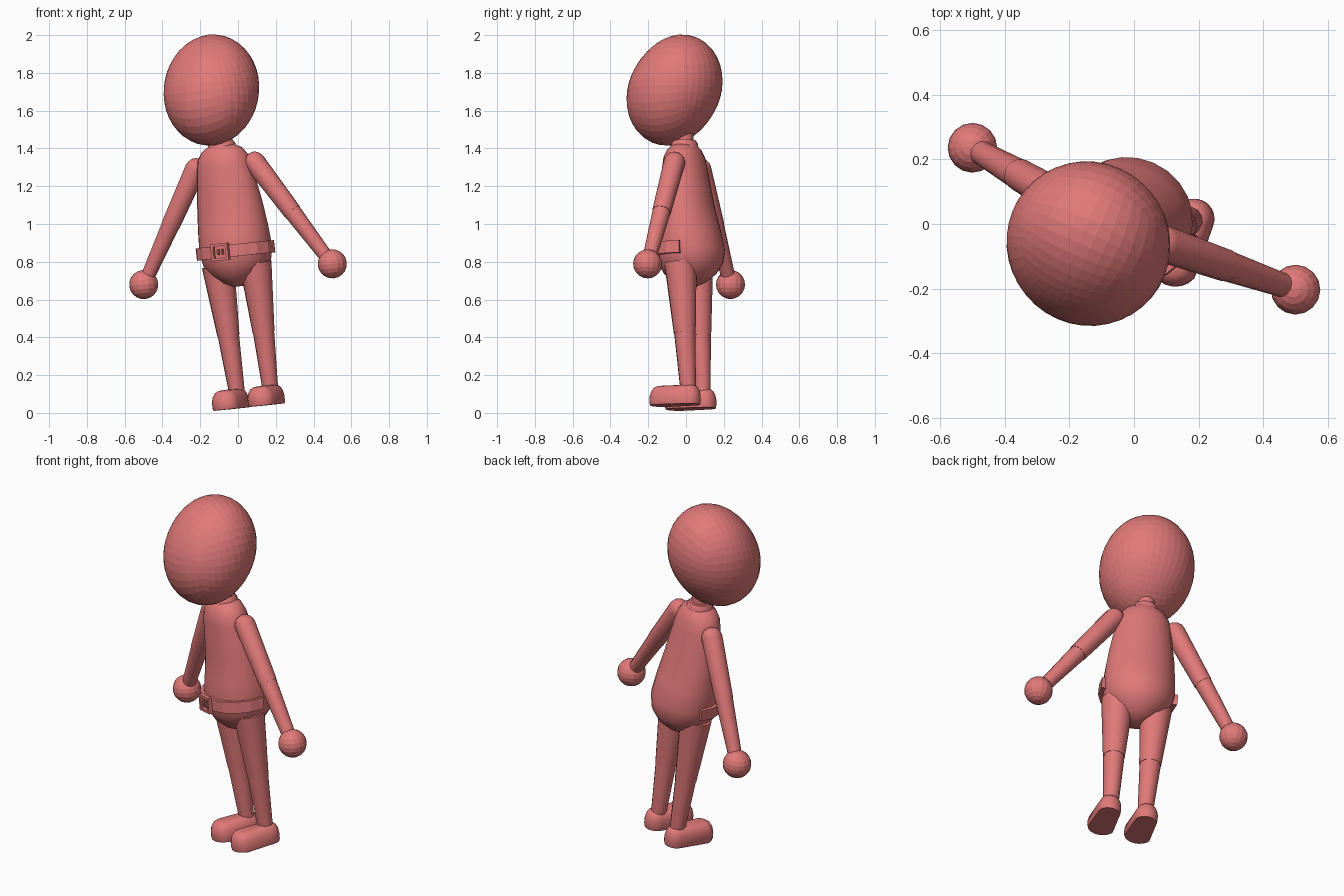
import bpy, bmesh, math
from mathutils import Matrix, Vector

if "Cube" in bpy.data.objects:
    bpy.data.objects.remove(bpy.data.objects["Cube"])

# One flat colour
coral = bpy.data.materials.new("coral")
coral.diffuse_color = (0.75, 0.19, 0.19, 1)
coral.use_nodes = True
coral.node_tree.nodes["Principled BSDF"].inputs["Base Color"].default_value = coral.diffuse_color

# Leaning, turned stance: body axes (side, back, up) and the point between the feet
side = Vector((0.911, -0.40, 0.10)).normalized()
up = Vector((-0.11, 0.007, 0.994))
up = (up - side * up.dot(side)).normalized()
back = up.cross(side)
POSE = Matrix((side, back, up)).transposed().to_4x4()
POSE.translation = (0.063, -0.016, 0.031)


def finish(name, bm, smooth=False):
    bmesh.ops.recalc_face_normals(bm, faces=bm.faces[:])
    bm.transform(POSE)
    me = bpy.data.meshes.new(name)
    bm.to_mesh(me)
    bm.free()
    me.materials.append(coral)
    ob = bpy.data.objects.new(name, me)
    bpy.context.collection.objects.link(ob)
    if smooth:
        bpy.ops.object.select_all(action='DESELECT')
        ob.select_set(True)
        bpy.context.view_layer.objects.active = ob
        bpy.ops.object.shade_smooth_by_angle(angle=math.radians(40))
    return ob


def loft(rings):
    """Skin a list of equal-length point rings and cap both ends."""
    bm = bmesh.new()
    vs = [[bm.verts.new(p) for p in r] for r in rings]
    n = len(vs[0])
    for r, s in zip(vs, vs[1:]):
        for i in range(n):
            j = (i + 1) % n
            bm.faces.new((r[i], r[j], s[j], s[i]))
    bm.faces.new(vs[0][::-1])
    bm.faces.new(vs[-1])
    return bm


def ellipse(z, rx, ry, cy=0, n=24):
    return [(rx * math.cos(2 * math.pi * i / n),
             cy + ry * math.sin(2 * math.pi * i / n), z) for i in range(n)]


def limb(name, start, end, r0, r1, n=12, dome=False):
    """Tapered cylinder between two points, optionally domed at the start."""
    a, b = Vector(start), Vector(end)
    d = b - a
    rot = d.to_track_quat('Z', 'Y')
    prof = [(0, r0), (d.length, r1)]
    if dome:
        prof = [(-r0 * math.sin(t), r0 * math.cos(t))
                for t in (1.45, 1.05, 0.7, 0.35)] + prof
    rings = [[a + rot @ Vector(p) for p in ellipse(z, r, r, 0, n)] for z, r in prof]
    return finish(name, loft(rings), True)


def box(name, centre, size):
    bm = bmesh.new()
    bmesh.ops.create_cube(bm, size=1)
    bm.transform(Matrix.Translation(centre) @ Matrix.Diagonal((*size, 1)))
    return finish(name, bm)


# Head: rounded cube grid, pushed out at the chin and the crown
bm = bmesh.new()
bmesh.ops.create_cube(bm, size=2)
bmesh.ops.subdivide_edges(bm, edges=bm.edges[:], cuts=9, use_grid_fill=True)
for v in bm.verts:
    u = Vector([math.tan(c * math.pi / 4) for c in v.co]).normalized()
    k = 1.01 + 0.2 * u.y * u.z
    v.co = Vector((u.x * 0.253 * k, u.y * 0.247 * k - 0.059, u.z * 0.285 * k + 1.69))
finish("head", bm)

# Neck and collar
limb("neck", (0, 0, 1.36), (0, 0, 1.5), 0.05, 0.045, 16)
finish("collar", loft([ellipse(z, r, r, 0, 16) for z, r in
                       ((1.37, 0.075), (1.40, 0.072), (1.418, 0.06), (1.42, 0.05))]), True)

# Torso: (height, half width, half depth, depth centre)
TORSO = [(0.642, 0.03, 0.04, 0.035), (0.665, 0.085, 0.09, 0.035),
         (0.71, 0.14, 0.14, 0.037), (0.765, 0.183, 0.172, 0.038),
         (0.84, 0.197, 0.182, 0.037), (0.95, 0.192, 0.16, 0.031),
         (1.075, 0.181, 0.132, 0.022), (1.276, 0.152, 0.113, 0.003),
         (1.33, 0.14, 0.103, 0), (1.37, 0.112, 0.085, 0), (1.395, 0.068, 0.062, 0)]
finish("torso", loft([ellipse(*row) for row in TORSO]), True)

# Belt: open band round the front half
rings = []
for i in range(10):
    t = math.radians(172 + 196 * i / 9)
    rings.append([((0.19 + o) * math.cos(t), 0.037 + (0.178 + o) * math.sin(t), z)
                  for o, z in ((0, 0.80), (0.025, 0.80), (0.025, 0.865), (0, 0.865))])
finish("belt", loft(rings))

# Buckle: frame bars and two prongs
for s, n in ((-1, "right"), (1, "left")):
    box("buckle_side_" + n, (s * 0.042, -0.172, 0.832), (0.014, 0.022, 0.09))
    box("buckle_prong_" + n, (s * 0.012, -0.172, 0.832), (0.008, 0.02, 0.03))
for z, n in ((0.794, "bottom"), (0.87, "top")):
    box("buckle_bar_" + n, (0, -0.172, z), (0.084, 0.022, 0.014))

for s, n in ((-1, "right"), (1, "left")):
    # Arm in two segments, with a ball hand
    shoulder = Vector((s * 0.172, 0.018, 1.285))
    wrist = Vector((s * 0.52, 0.03, 0.745))
    elbow = shoulder.lerp(wrist, 0.52)
    limb("upper_arm_" + n, shoulder, elbow, 0.057, 0.05, 12, True)
    limb("forearm_" + n, elbow, wrist, 0.048, 0.037)
    bm = bmesh.new()
    bmesh.ops.create_uvsphere(bm, u_segments=16, v_segments=10, radius=0.077)
    bm.transform(Matrix.Translation((s * 0.548, 0.031, 0.706)))
    finish("hand_" + n, bm)

    # Leg in two segments
    hip = Vector((s * 0.108, 0.028, 0.76))
    ankle = Vector((s * 0.097, 0.072, 0.08))
    knee = hip.lerp(ankle, 0.55)
    limb("thigh_" + n, hip, knee, 0.087, 0.059)
    limb("shin_" + n, knee, ankle, 0.057, 0.042)

    # Shoe: rounded outline, wider at the toe, flat sole and domed top
    rings = []
    for z, k in ((0, 0.95), (0.012, 1), (0.045, 1), (0.07, 0.92),
                 (0.09, 0.76), (0.1, 0.55), (0.104, 0.25)):
        ring = []
        for i in range(20):
            t = 2 * math.pi * i / 20
            w = 0.077 if math.sin(t) < 0 else 0.062
            r = w * k
            y = r * math.sin(t) + math.copysign(0.142 - w, math.sin(t) + 1e-6)
            ring.append((s * 0.103 + r * math.cos(t), y, z))
        rings.append(ring)
    finish("shoe_" + n, loft(rings), True)
